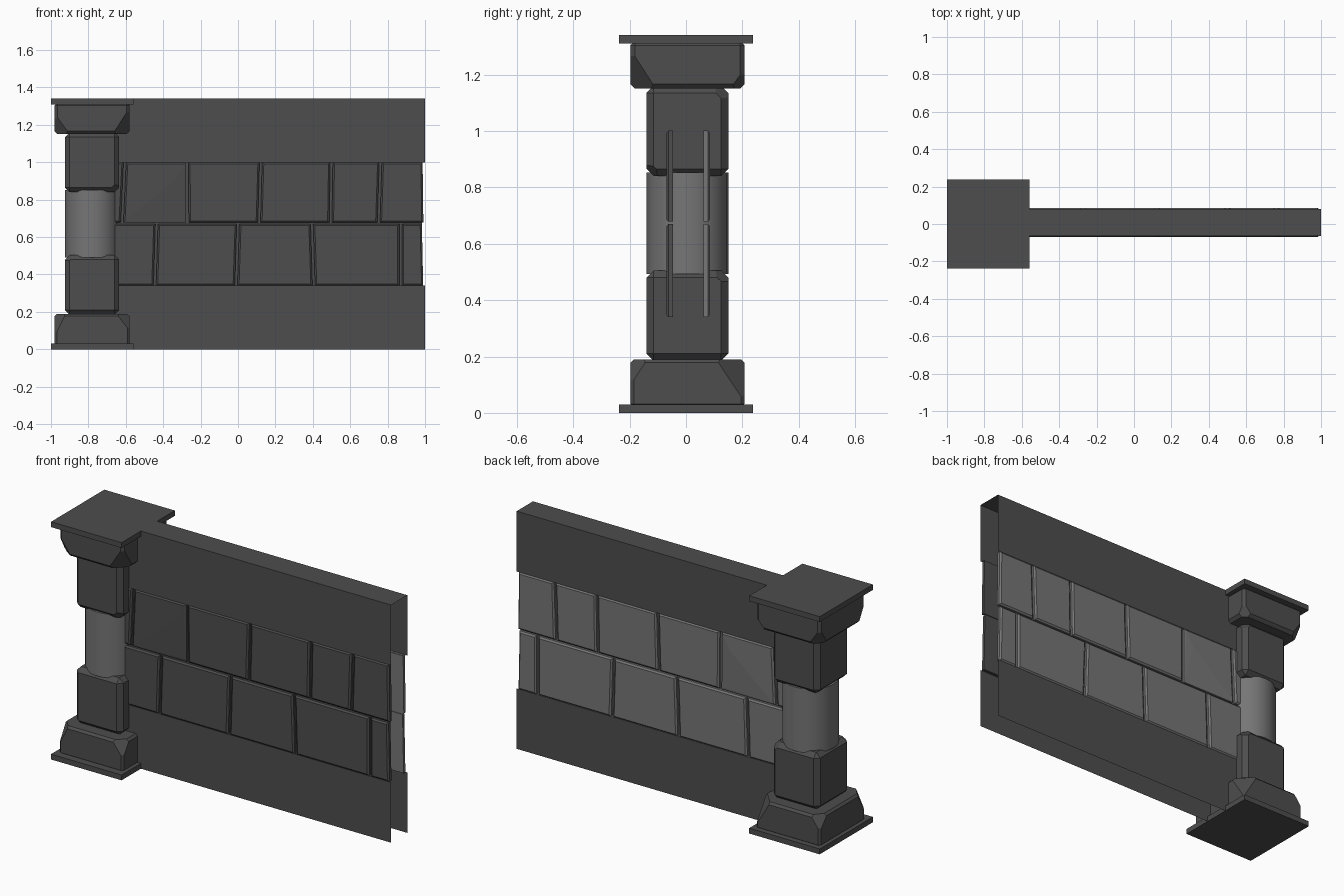
import bpy, bmesh, math
from mathutils import Vector

if "Cube" in bpy.data.objects:
    bpy.data.objects.remove(bpy.data.objects["Cube"])


def material(name, v):
    m = bpy.data.materials.new(name)
    m.diffuse_color = (v, v, v, 1)
    m.use_nodes = True
    m.node_tree.nodes["Principled BSDF"].inputs["Base Color"].default_value = m.diffuse_color
    return m


DARK = material("dark stone", 0.075)
LIGHT = material("light stone", 0.18)
PX, PY = -0.78, 0.005      # pillar axis
WY = 0.0075                # wall mid plane


def finish(bm, name, mat):
    me = bpy.data.meshes.new(name)
    bm.normal_update()
    bm.to_mesh(me)
    bm.free()
    ob = bpy.data.objects.new(name, me)
    me.materials.append(mat)
    bpy.context.collection.objects.link(ob)
    return ob


def block(name, hx, hy, z0, z1, y=PY, bevel=0.0, chips=()):
    """Bevelled block on the pillar axis; chips = (sx, sy, sz, cut in x, y, z)."""
    bm = bmesh.new()
    bmesh.ops.create_cube(bm, size=1)
    h = Vector((hx, hy, (z1 - z0) / 2))
    c = Vector((PX, y, (z0 + z1) / 2))
    for v in bm.verts:
        v.co = Vector(2 * v.co[i] * h[i] for i in range(3)) + c
    if bevel:
        bmesh.ops.bevel(bm, geom=bm.edges[:], offset=bevel, segments=1,
                        affect='EDGES', profile=0.5)
    # broken corners, cut off by planes
    for sx, sy, sz, dx, dy, dz in chips:
        corner = c + Vector((sx * h.x, sy * h.y, sz * h.z))
        r = bmesh.ops.bisect_plane(
            bm, geom=bm.verts[:] + bm.edges[:] + bm.faces[:],
            plane_co=corner - Vector((sx * dx, 0, 0)),
            plane_no=Vector((sx / dx, sy / dy, sz / dz)).normalized(),
            clear_outer=True)
        edges = [e for e in r['geom_cut'] if isinstance(e, bmesh.types.BMEdge)]
        bmesh.ops.edgenet_fill(bm, edges=edges)
    bmesh.ops.recalc_face_normals(bm, faces=bm.faces[:])
    return finish(bm, name, DARK)


# Pillar: plates, base, capital and the two square blocks
block("bottom_plate", 0.22, 0.237, 0, 0.03, y=0)
block("top_plate", 0.22, 0.237, 1.31, 1.34, y=0)
block("pillar_base", 0.2, 0.202, 0.02, 0.19, bevel=0.012,
      chips=[(1, 1, 1, 0.09, 0.10, 0.15), (1, -1, 1, 0.07, 0.06, 0.09),
             (-1, -1, 1, 0.06, 0.07, 0.12), (-1, 1, 1, 0.06, 0.07, 0.08)])
block("pillar_capital", 0.2, 0.202, 1.15, 1.32, bevel=0.016,
      chips=[(1, -1, -1, 0.09, 0.09, 0.14), (-1, -1, -1, 0.08, 0.06, 0.11),
             (1, 1, -1, 0.06, 0.05, 0.07), (-1, 1, -1, 0.07, 0.07, 0.10)])
block("lower_pillar_block", 0.145, 0.145, 0.185, 0.505, bevel=0.025,
      chips=[(1, 1, 1, 0.07, 0.07, 0.06), (-1, -1, 1, 0.06, 0.06, 0.05)])
block("upper_pillar_block", 0.145, 0.145, 0.84, 1.16, bevel=0.025,
      chips=[(1, -1, -1, 0.07, 0.06, 0.06), (1, 1, 1, 0.06, 0.07, 0.07)])

# Round middle drum of the pillar
bm = bmesh.new()
bmesh.ops.create_cone(bm, cap_ends=True, segments=24, radius1=0.145, radius2=0.145, depth=0.36)
bmesh.ops.translate(bm, verts=bm.verts[:], vec=(PX, PY, 0.672))
for f in bm.faces:
    f.smooth = abs(f.normal.z) < 0.5
for e in bm.edges:
    if len({f.smooth for f in e.link_faces}) > 1:
        e.smooth = False
finish(bm, "pillar_drum", LIGHT)


def quad(bm, pts, toward):
    f = bm.faces.new([bm.verts.new(p) for p in pts])
    f.normal_update()
    if f.normal.dot(Vector(toward)) < 0:
        f.normal_flip()
    return f


def strip(bm, s, depth, z0, z1, x0=-0.7, x1=1.0):
    y = WY + s * depth
    quad(bm, [(x0, y, z0), (x1, y, z0), (x1, y, z1), (x0, y, z1)], (0, s, 0))


# Hollow wall shell: plain bands on both sides and the top cover, open at the end
bm = bmesh.new()
for s in (-1, 1):
    strip(bm, s, 0.0725, 0, 0.34)
    strip(bm, s, 0.0725, 1.0, 1.34, x1=1.0)
quad(bm, [(-0.56, WY - 0.0725, 1.34), (1, WY - 0.0725, 1.34),
          (1, WY + 0.0725, 1.34), (-0.56, WY + 0.0725, 1.34)], (0, 0, 1))
finish(bm, "wall_shell", DARK)

# Brick courses: z range and joint positions (bottom, top) along x
COURSES = [
    (0.338, 0.672, [(-0.72, -0.72), (-0.445, -0.435), (-0.01, 0.0),
                    (0.405, 0.395), (0.87, 0.87), (0.997, 0.99)]),
    (0.676, 1.003, [(-0.72, -0.72), (-0.62, -0.605), (-0.27, -0.272),
                    (0.113, 0.122), (0.495, 0.50), (0.752, 0.762), (0.998, 0.994)]),
]


def brick(bm, s, z0, z1, left, right, broken):
    """Slab with sloped rims; a broken one has a sunken lower corner."""
    g, rim = 0.007, 0.009
    back, mid, front = 0.054, 0.070, 0.0775

    def ring(depth, i):
        return [bm.verts.new((x, WY + s * depth, z)) for x, z in (
            (left[0] + g + i, z0 + 0.002 + i), (right[0] - g - i, z0 + 0.002 + i),
            (right[1] - g - i, z1 - 0.002 - i), (left[1] + g + i, z1 - 0.002 - i))]
    rings = [ring(back, 0), ring(mid, 0), ring(front, rim)]
    for a, b in zip(rings, rings[1:]):
        for k in range(4):
            bm.faces.new((a[k], a[(k + 1) % 4], b[(k + 1) % 4], b[k]))
    a, b, c, d = rings[2]
    if broken:
        b.co.y -= s * 0.012
        e = bm.verts.new(c.co.lerp(d.co, 0.15) - Vector((0, 0, 0.08)))
        for t in ((a, b, e), (b, c, e), (c, d, e), (d, a, e)):
            bm.faces.new(t)
    else:
        bm.faces.new((a, b, c, d))
    bm.faces.new(rings[0][::-1])


for s, name, mat in ((-1, "front_bricks", DARK), (1, "back_bricks", LIGHT)):
    bm = bmesh.new()
    for row, (z0, z1, joints) in enumerate(COURSES):
        for k, (l, r) in enumerate(zip(joints, joints[1:])):
            brick(bm, s, z0, z1, l, r, row == 1 and k == 1)
    bmesh.ops.recalc_face_normals(bm, faces=bm.faces[:])
    # recessed mortar bed behind the joints
    strip(bm, s, 0.058, 0.338, 1.002, x1=0.985)
    # narrow ledges closing the step to the plain bands
    for z, up in ((0.34, 1), (1.0, -1)):
        quad(bm, [(-0.7, WY + s * 0.058, z), (0.99, WY + s * 0.058, z),
                  (0.99, WY + s * 0.0725, z), (-0.7, WY + s * 0.0725, z)], (0, 0, up))
    finish(bm, name, mat)
